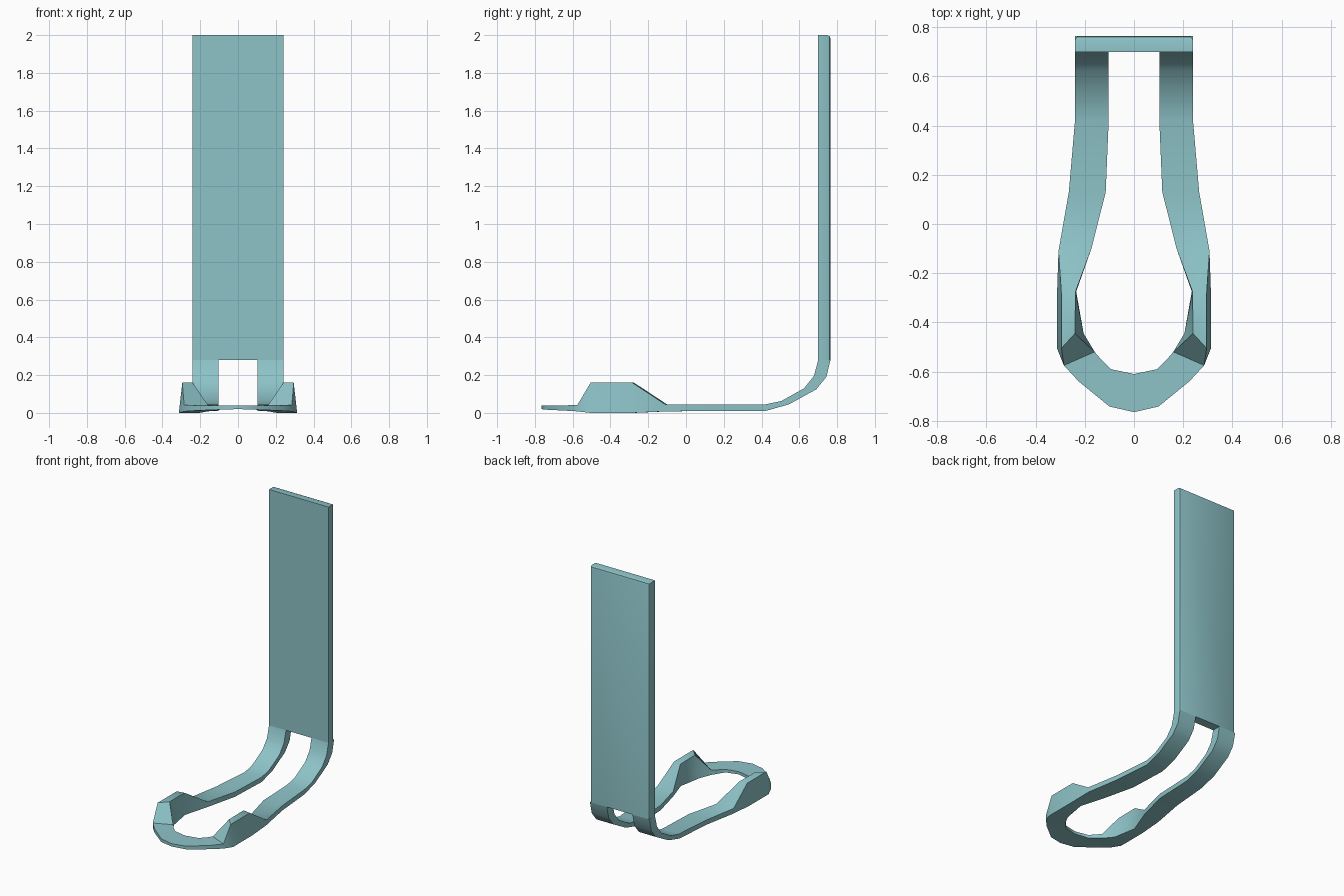
import bpy, bmesh, math

if "Cube" in bpy.data.objects:
    bpy.data.objects.remove(bpy.data.objects["Cube"])

mat = bpy.data.materials.new("teal")
mat.diffuse_color = (0.27, 0.55, 0.58, 1)
mat.use_nodes = True
mat.node_tree.nodes["Principled BSDF"].inputs["Base Color"].default_value = mat.diffuse_color


def finish(name, bm, angle):
    bmesh.ops.recalc_face_normals(bm, faces=bm.faces)
    me = bpy.data.meshes.new(name)
    bm.to_mesh(me)
    bm.free()
    ob = bpy.data.objects.new(name, me)
    bpy.context.collection.objects.link(ob)
    me.materials.append(mat)
    bpy.ops.object.select_all(action='DESELECT')
    bpy.context.view_layer.objects.active = ob
    ob.select_set(True)
    bpy.ops.object.shade_smooth_by_angle(angle=math.radians(angle))
    return ob


# Tall back plate, with its rear side and top edges rounded off
bm = bmesh.new()
bmesh.ops.create_cube(bm, size=1)
for v in bm.verts:
    v.co = (v.co.x * 0.48, 0.7325 + v.co.y * 0.065, 1.14 + v.co.z * 1.72)
rear = [e for e in bm.edges if all(v.co.y > 0.75 for v in e.verts)
        and not all(v.co.z < 0.3 for v in e.verts)]
bmesh.ops.bevel(bm, geom=rear, offset=0.018, segments=2, profile=0.5, affect='EDGES')
finish("back_plate", bm, 35)

# Cross-sections of one half of the frame, each ordered:
# bottom inner, bottom outer, top outer, top inner
sections = []

# Bend from the plate to the floor: lower (y, z) and upper (y, z) of the strap
for yl, zl, yu, zu in [(0.765, 0.28, 0.70, 0.28), (0.743, 0.19, 0.677, 0.195),
                       (0.69, 0.125, 0.625, 0.13), (0.545, 0.045, 0.505, 0.063),
                       (0.42, 0.01, 0.42, 0.045)]:
    sections.append([(0.103, yl, zl), (0.24, yl, zl), (0.24, yu, zu), (0.103, yu, zu)])


def floor_section(xi, yi, xo, yo, zb, zt, inset_in=0.0, inset_out=0.0):
    return [(xi, yi, zb), (xo, yo, zb), (xo - inset_out, yo, zt), (xi + inset_in, yi, zt)]


# Flat arm, raised side wing, then the rounded front of the loop
for s in [(0.115, 0.13, 0.265, 0.13, 0.01, 0.045),
          (0.173, -0.10, 0.307, -0.11, 0.008, 0.045),
          (0.235, -0.275, 0.313, -0.285, 0.002, 0.16, 0.003, 0.018),
          (0.205, -0.445, 0.313, -0.505, 0.004, 0.16, 0.035, 0.018),
          (0.16, -0.52, 0.285, -0.575, 0.008, 0.042),
          (0.13, -0.555, 0.225, -0.64, 0.012, 0.04),
          (0.095, -0.59, 0.10, -0.742, 0.017, 0.04),
          (0.0, -0.61, 0.0, -0.765, 0.02, 0.04)]:
    sections.append(floor_section(*s))
# keep the sole touching the ground
for i in (7, 8):
    sections[i][0] = (*sections[i][0][:2], 0.0)
    sections[i][1] = (*sections[i][1][:2], 0.0)

bm = bmesh.new()
rings = [[bm.verts.new(p) for p in sec] for sec in sections]
for a, b in zip(rings, rings[1:]):
    for k in range(4):
        j = (k + 1) % 4
        bm.faces.new((a[k], a[j], b[j], b[k]))
bm.faces.new(rings[0])
frame = finish("stirrup_frame", bm, 45)
mirror = frame.modifiers.new("mirror", 'MIRROR')
mirror.use_clip = True
